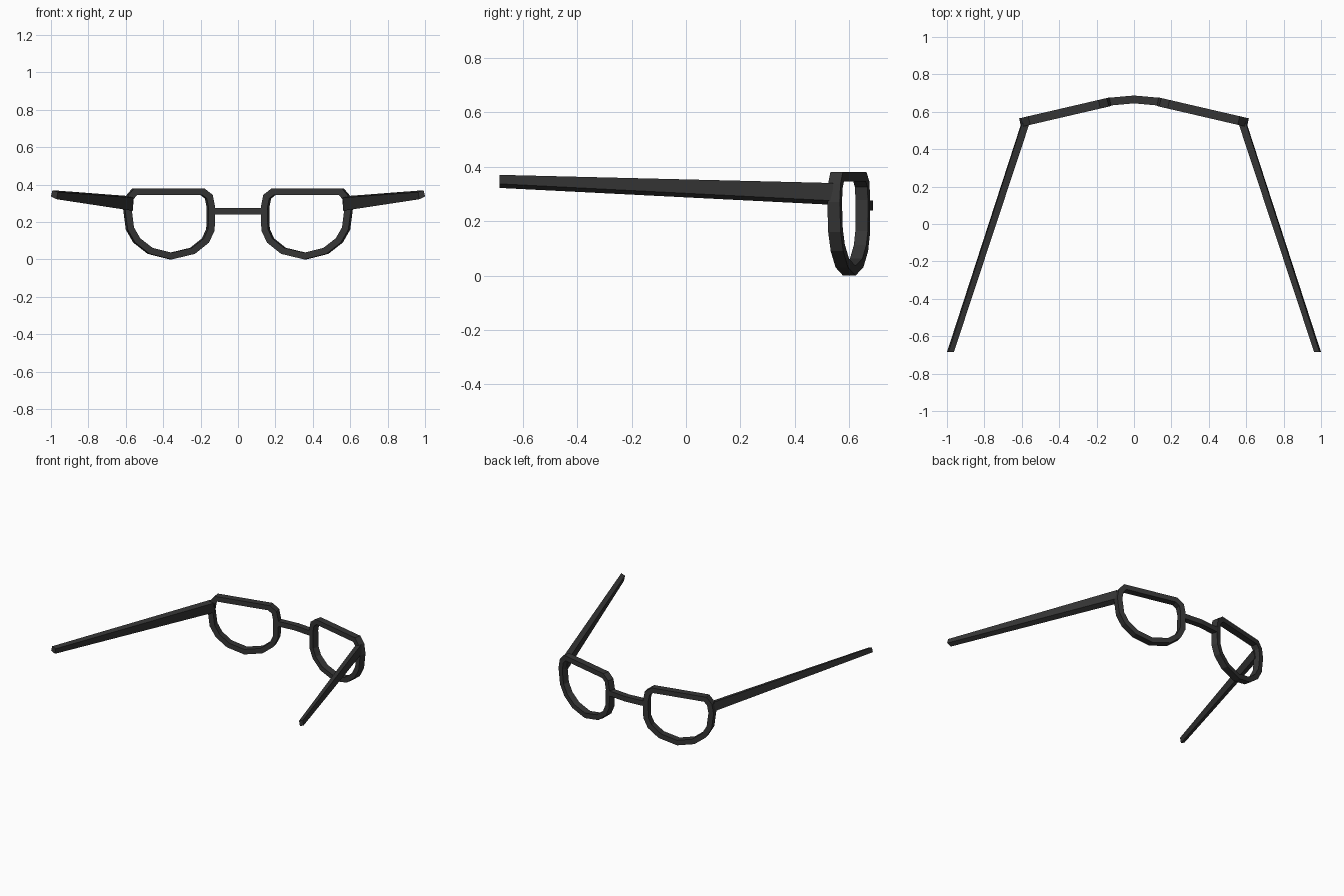
import bpy
import bmesh
from mathutils import Vector

old = bpy.data.objects.get("Cube")
if old:
    bpy.data.objects.remove(old, do_unlink=True)

black = bpy.data.materials.new("dark grey plastic")
black.use_nodes = True
color = (0.036, 0.036, 0.036, 1)
black.diffuse_color = color
black.node_tree.nodes["Principled BSDF"].inputs["Base Color"].default_value = color


def sweep(name, rings, closed, side):
    """Skin four-sided rings into a bar or a loop; side -1 mirrors it."""
    bm = bmesh.new()
    loops = [[bm.verts.new((p[0] * side, p[1], p[2])) for p in r] for r in rings]
    n = len(loops)
    for i in range(n if closed else n - 1):
        a, b = loops[i], loops[(i + 1) % n]
        for j in range(4):
            k = (j + 1) % 4
            bm.faces.new((a[j], a[k], b[k], b[j]))
    if not closed:
        bm.faces.new(loops[0])
        bm.faces.new(loops[-1])
    bmesh.ops.recalc_face_normals(bm, faces=bm.faces)
    mesh = bpy.data.meshes.new(name)
    bm.to_mesh(mesh)
    bm.free()
    mesh.materials.append(black)
    obj = bpy.data.objects.new(name, mesh)
    bpy.context.collection.objects.link(obj)
    return obj


def inset(points, width):
    """Mitred inward offset of a clockwise outline."""
    result = []
    for i, p in enumerate(points):
        d1 = (p - points[i - 1]).normalized()
        d2 = (points[(i + 1) % len(points)] - p).normalized()
        n1, n2 = Vector((d1.y, -d1.x)), Vector((d2.y, -d2.x))
        result.append(p + (n1 + n2) * width / (1 + n1.dot(n2)))
    return result


# Rim outline, clockwise from the upper nose corner
outline = [Vector(p) for p in (
    (0.185, 0.38), (0.56, 0.38), (0.597, 0.337), (0.609, 0.27), (0.595, 0.16),
    (0.555, 0.09), (0.478, 0.03), (0.36, 0.0), (0.235, 0.03), (0.16, 0.09),
    (0.13, 0.155), (0.127, 0.28), (0.14, 0.345))]
inner = inset(outline, 0.035)


def rim_point(p, depth):
    # Each rim turns back from the nose
    y = 0.653 - 0.232 * (p.x - 0.13)
    return (p.x + 0.22 * depth, y + 0.975 * depth, p.y)


rim_rings = [(rim_point(o, -0.0235), rim_point(o, 0.0235),
              rim_point(i, 0.0235), rim_point(i, -0.0235))
             for o, i in zip(outline, inner)]

# Temple arm sections at the hinge and at the tip, slightly rolled
arm_rings = [
    ((0.558, 0.54, 0.33), (0.598, 0.54, 0.34),
     (0.602, 0.54, 0.275), (0.562, 0.54, 0.26)),
    ((0.963, -0.685, 0.36), (0.992, -0.685, 0.37),
     (1.0, -0.685, 0.337), (0.97, -0.685, 0.322))]

for label, side in (("left", 1), ("right", -1)):
    sweep(label + "_rim", rim_rings, True, side)
    sweep(label + "_temple_arm", arm_rings, False, side)

# Bent nose bridge
bridge_rings = [((x, y - 0.021, 0.24), (x, y + 0.021, 0.24),
                 (x, y + 0.021, 0.276), (x, y - 0.021, 0.276))
                for x, y in ((-0.145, 0.653), (0, 0.666), (0.145, 0.653))]
sweep("nose_bridge", bridge_rings, False, 1)
